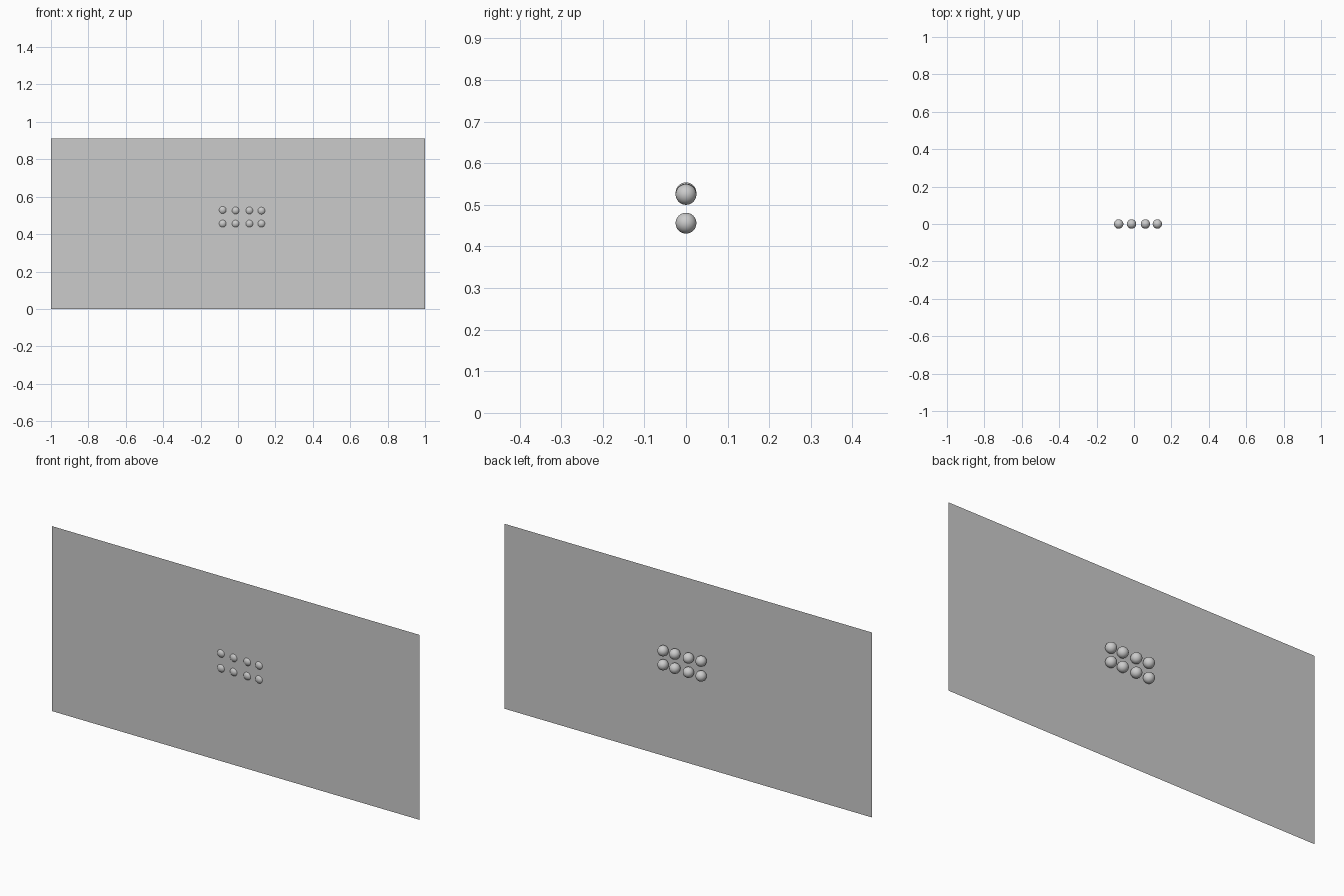
import bpy
import math

if "Cube" in bpy.data.objects:
    bpy.data.objects.remove(bpy.data.objects["Cube"])

R = 0.025          # knob radius
HEIGHT = 0.91      # panel height
PANEL_Y = -0.016   # the panel slices the knobs in front of their centres

# thin flat panel facing -y
bpy.ops.mesh.primitive_plane_add(size=1, location=(0, PANEL_Y, HEIGHT / 2),
                                 rotation=(math.pi / 2, 0, 0))
panel = bpy.context.object
panel.name = "panel"
panel.scale = (2, HEIGHT, 1)


# round knobs set into the panel
def knob(name, x, z):
    bpy.ops.mesh.primitive_uv_sphere_add(segments=32, ring_count=16, radius=R,
                                         location=(x, 0, z))
    bpy.context.object.name = name
    bpy.ops.object.shade_smooth()


columns = [(-0.082, 0.529), (-0.013, 0.526), (0.061, 0.526), (0.125, 0.525)]
for i, (x, z_top) in enumerate(columns, 1):
    knob(f"upper_knob_{i}", x, z_top)
    knob(f"lower_knob_{i}", x, 0.456)
